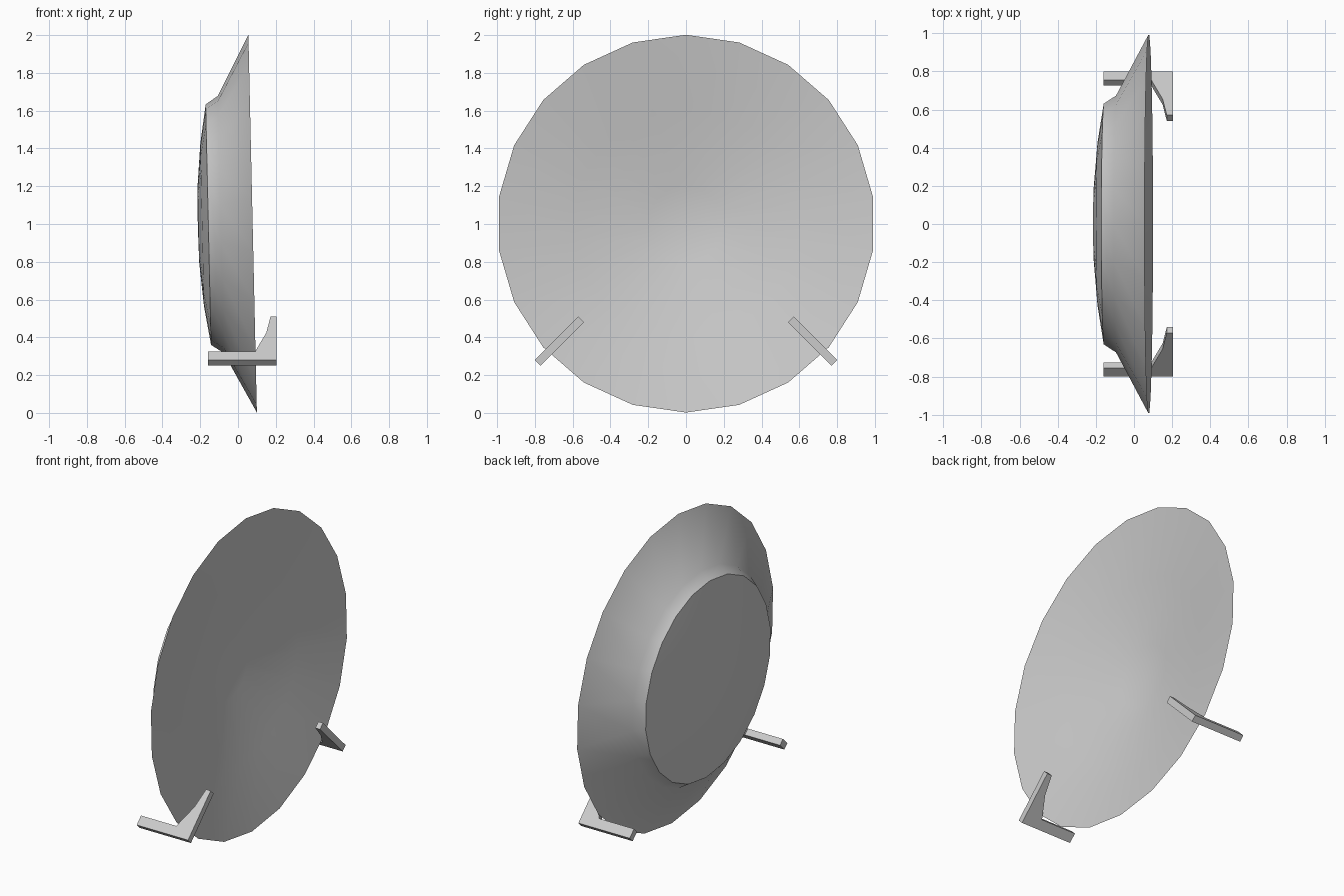
import bpy, bmesh, math
from mathutils import Matrix, Vector

if "Cube" in bpy.data.objects:
    bpy.data.objects.remove(bpy.data.objects["Cube"])

SIDES = 22
TILT = math.atan(0.0225)


def finish(bm, name):
    bmesh.ops.recalc_face_normals(bm, faces=bm.faces[:])
    me = bpy.data.meshes.new(name)
    bm.to_mesh(me)
    bm.free()
    ob = bpy.data.objects.new(name, me)
    bpy.context.collection.objects.link(ob)
    return ob


# Plate: closed (depth, radius) profile revolved around the x axis
profile = [(-0.213, 0), (-0.21, 0.2), (-0.19, 0.43), (-0.157, 0.637), (-0.092, 0.68),
           (0.0775, 1.0), (0.005, 0.6), (-0.075, 0.2), (-0.09, 0)]
bm = bmesh.new()
verts = [bm.verts.new((x, 0, r)) for x, r in profile]
edges = [bm.edges.new(p) for p in zip(verts, verts[1:])]
bmesh.ops.spin(bm, geom=verts + edges, cent=(0, 0, 0), axis=(1, 0, 0),
               angle=math.tau, steps=SIDES, use_merge=False)
bmesh.ops.remove_doubles(bm, verts=bm.verts[:], dist=0.0005)
bm.transform(Matrix.Translation((0, 0, 1)) @ Matrix.Rotation(-TILT, 4, 'Y'))
plate = finish(bm, "plate")
bpy.context.view_layer.objects.active = plate
plate.select_set(True)
bpy.ops.object.shade_smooth_by_angle(angle=math.radians(30))

# Brackets: L-shaped (x, inward distance) outline, extruded and set at 45 degrees
outline = [(-0.16, 0), (0.205, 0), (0.205, 0.325), (0.172, 0.325),
           (0.15, 0.205), (0.09, 0.062), (-0.16, 0.062)]
HALF_WIDTH = 0.021


def bracket(side, name):
    inward = Vector((0, -side, 1)).normalized()
    across = Vector((0, side, 1)).normalized()
    start = Vector((0, side * 0.785, 0.265))
    bm = bmesh.new()
    face = bm.faces.new([bm.verts.new(start + Vector((x, 0, 0)) + inward * d - across * HALF_WIDTH)
                         for x, d in outline])
    new = bmesh.ops.extrude_face_region(bm, geom=[face])["geom"]
    bmesh.ops.translate(bm, vec=across * 2 * HALF_WIDTH,
                        verts=[g for g in new if isinstance(g, bmesh.types.BMVert)])
    return finish(bm, name)


bracket(-1, "front_bracket")
bracket(1, "back_bracket")
